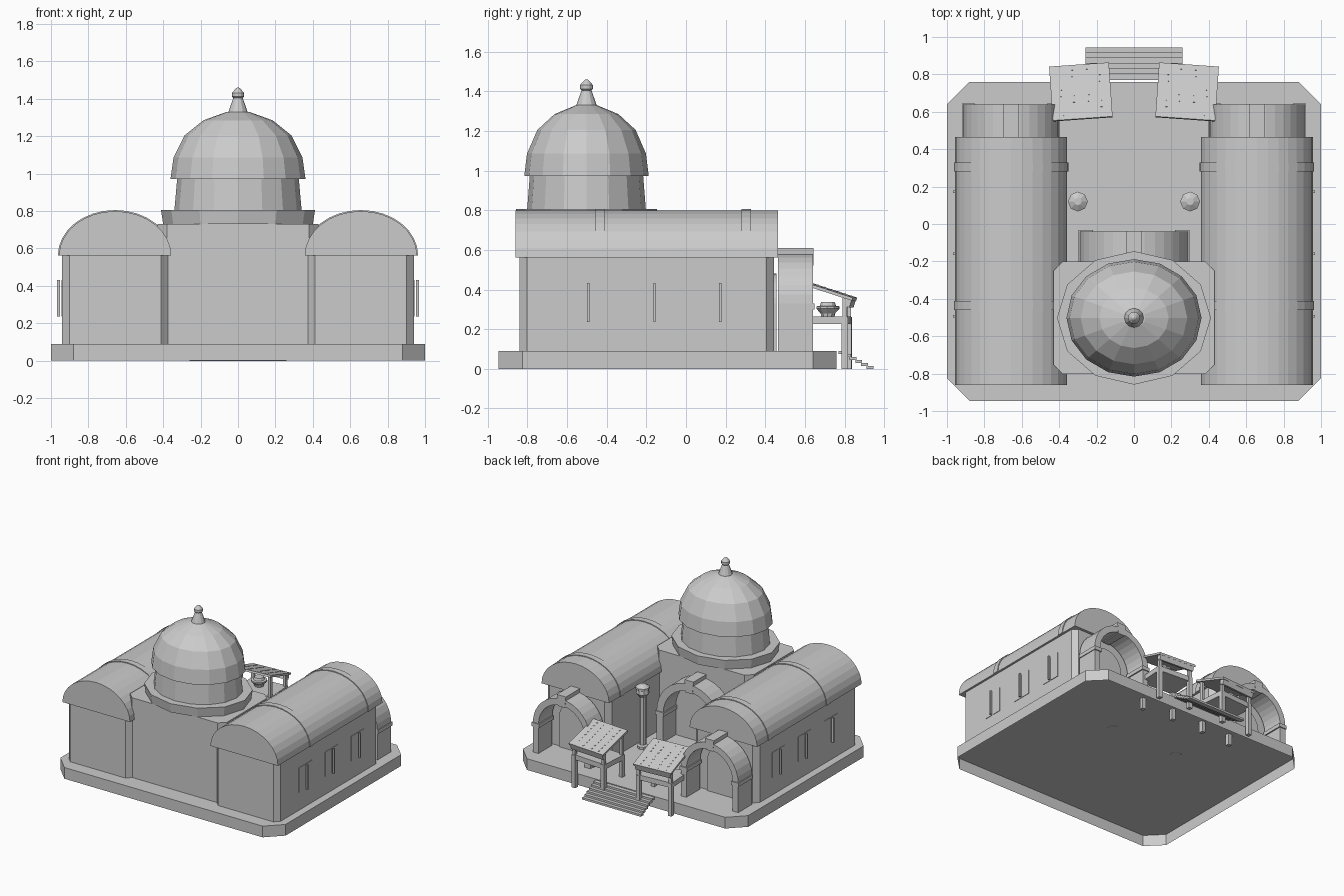
import bpy, bmesh, math
from mathutils import Matrix

old = bpy.data.objects.get("Cube")
if old:
    bpy.data.objects.remove(old, do_unlink=True)

stone = bpy.data.materials.new("stone_grey")
stone.use_nodes = True
GREY = (0.6, 0.6, 0.6, 1)
stone.diffuse_color = GREY
stone.node_tree.nodes["Principled BSDF"].inputs["Base Color"].default_value = GREY


def finish(name, bm, matrix=None):
    bmesh.ops.recalc_face_normals(bm, faces=bm.faces)
    mesh = bpy.data.meshes.new(name)
    bm.to_mesh(mesh)
    bm.free()
    mesh.materials.append(stone)
    obj = bpy.data.objects.new(name, mesh)
    if matrix:
        obj.matrix_world = matrix
    bpy.context.scene.collection.objects.link(obj)
    return obj


def extrude(bm, points, direction):
    face = bm.faces.new([bm.verts.new(p) for p in points])
    new = bmesh.ops.extrude_face_region(bm, geom=[face])["geom"]
    bmesh.ops.translate(bm, vec=direction,
                        verts=[v for v in new if isinstance(v, bmesh.types.BMVert)])


def add_box(bm, x0, x1, y0, y1, z0, z1):
    extrude(bm, [(x0, y0, z0), (x1, y0, z0), (x1, y1, z0), (x0, y1, z0)], (0, 0, z1 - z0))


def box(name, *bounds, matrix=None):
    bm = bmesh.new()
    add_box(bm, *bounds)
    return finish(name, bm, matrix)


def chamfered_block(name, x0, x1, y0, y1, z0, z1, c, open_bottom=False):
    bm = bmesh.new()
    outline = [(x0 + c, y0), (x1 - c, y0), (x1, y0 + c), (x1, y1 - c),
               (x1 - c, y1), (x0 + c, y1), (x0, y1 - c), (x0, y0 + c)]
    extrude(bm, [(x, y, z0) for x, y in outline], (0, 0, z1 - z0))
    obj = finish(name, bm)
    if open_bottom:
        bm = bmesh.new()
        bm.from_mesh(obj.data)
        low = [f for f in bm.faces if all(v.co.z < z0 + 0.001 for v in f.verts)]
        bmesh.ops.delete(bm, geom=low, context='FACES_ONLY')
        bm.to_mesh(obj.data)
        bm.free()
    return obj


def arc(cx, cz, rx, rz, steps=16):
    return [(cx + rx * math.cos(math.pi * i / steps), cz + rz * math.sin(math.pi * i / steps))
            for i in range(steps + 1)]


def along_y(name, profile, y0, y1):
    bm = bmesh.new()
    extrude(bm, [(x, y0, z) for x, z in profile], (0, y1 - y0, 0))
    return finish(name, bm)


def lathe(name, profile, center, sides, squash=1.0, matrix=None):
    """Closed solid of revolution from (radius, height) points."""
    bm = bmesh.new()
    rings = []
    for r, z in profile:
        rings.append([bm.verts.new((center[0] + r * math.cos(math.tau * i / sides),
                                    center[1] + r * squash * math.sin(math.tau * i / sides), z))
                      for i in range(sides)])
    for low, high in zip(rings, rings[1:]):
        for i in range(sides):
            j = (i + 1) % sides
            bm.faces.new((low[i], low[j], high[j], high[i]))
    bm.faces.new(rings[0])
    bm.faces.new(rings[-1])
    return finish(name, bm, matrix)


def archway(name, cx, y0, y1, outer, inner):
    """Open arch with imposts and a keystone."""
    spring, base = 0.325, 0.09
    profile = [(cx + outer, base)] + arc(cx, spring, outer, outer) + [(cx - outer, base)]
    profile += [(cx - inner, base)] + arc(cx, spring, inner, inner)[::-1] + [(cx + inner, base)]
    along_y(name, profile, y0, y1)
    for s in (-1, 1):
        a, b = sorted((cx + s * (inner - 0.01), cx + s * (outer + 0.006)))
        box(name + "_impost", a, b, y0, y1 + 0.008, 0.3, 0.33)
    along_y(name + "_keystone", [(cx - 0.03, spring + inner - 0.01), (cx + 0.03, spring + inner - 0.01),
                                 (cx + 0.04, spring + outer + 0.03), (cx - 0.04, spring + outer + 0.03)],
            y0, y1 + 0.002)


# Hollow plinth and central hall
chamfered_block("plinth", -1, 1, -0.945, 0.76, 0, 0.09, 0.12, open_bottom=True)
chamfered_block("central_hall", -0.43, 0.43, -0.803, -0.20, 0.09, 0.73, 0.05)
archway("hall_arch", 0, -0.215, -0.04, 0.29, 0.23)

# Ring, drum, dome and finial
C = (0, -0.502)
lathe("dome_ring", [(0.4, 0.73), (0.412, 0.805)], C, 12, 0.866)
lathe("drum", [(0.34, 0.805), (0.325, 0.975)], C, 16, 0.88)
lathe("dome", [(0.361, 0.972), (0.345, 1.085), (0.285, 1.205), (0.185, 1.285), (0.06, 1.33)], C, 16, 0.87)
lathe("finial", [(0.055, 1.32), (0.025, 1.405), (0.032, 1.412), (0.032, 1.432), (0.012, 1.455),
                 (0.004, 1.46)], C, 12)

# Open steps made of thin treads
for i in range(6):
    y, z = 0.775 + 0.028 * i, 0.09 - 0.015 * i
    box("step_tread", -0.26, 0.26, y - 0.005, y + 0.03, z - 0.016, z)

for s in (-1, 1):
    # Wing with vaulted roof
    cx = 0.657 * s
    chamfered_block("wing_wall", cx - 0.283, cx + 0.283, -0.84, 0.443, 0.09, 0.57, 0.038)
    along_y("wing_roof", arc(cx, 0.562, 0.3, 0.237), -0.86, 0.465)
    for y in (-0.435, 0.304):
        along_y("roof_band", arc(cx, 0.562, 0.306, 0.243), y - 0.024, y + 0.024)
    archway("wing_arch", cx, 0.465, 0.64, 0.255, 0.205)
    along_y("wing_door", [(cx + 0.15, 0.09)] + arc(cx, 0.33, 0.15, 0.15) + [(cx - 0.15, 0.09)], 0.43, 0.457)

    # Windows: thin panes with a bar in front
    for y in (-0.494, -0.16, 0.171):
        for a, b in ((-0.08, -0.005), (0.005, 0.083)):
            x0, x1 = sorted((s * 0.937, s * 0.944))
            box("window_pane", x0, x1, y + a, y + b, 0.235, 0.432)
        x0, x1 = sorted((s * 0.953, s * 0.968))
        box("window_bar", x0, x1, y - 0.005, y + 0.007, 0.235, 0.432)

    # Courtyard column
    lathe("column", [(0.04, 0.089), (0.04, 0.11), (0.027, 0.12), (0.027, 0.5), (0.036, 0.515), (0.05, 0.53),
                     (0.044, 0.56), (0.053, 0.565), (0.053, 0.58), (0.02, 0.6)], (0.3 * s, 0.12), 8)

    # Market stall, turned slightly about its own centre
    stall = Matrix.Translation((0.284 * s, 0.706, 0)) @ Matrix.Rotation(math.radians(-4 * s), 4, "Z")
    for x in (-0.135, 0.135):
        for y, top in ((-0.105, 0.43), (0.105, 0.36)):
            box("stall_leg", x - 0.016, x + 0.016, y - 0.016, y + 0.016, 0, 0.262, matrix=stall)
            box("stall_post", x - 0.012, x + 0.012, y - 0.012, y + 0.012, 0.26, top, matrix=stall)
    box("stall_table", -0.15, 0.15, -0.115, 0.115, 0.225, 0.265, matrix=stall)
    lathe("stall_bowl", [(0.035, 0.265), (0.038, 0.28), (0.06, 0.303), (0.06, 0.315), (0.042, 0.318),
                         (0.035, 0.337)], (0.03 * s, 0.012), 10, matrix=stall)
    slope = stall @ Matrix.Translation((0, 0, 0.398)) @ Matrix.Rotation(math.radians(-18), 4, "X")
    box("stall_roof", -0.16, 0.16, -0.152, 0.152, -0.008, 0.008, matrix=slope)
    box("stall_roof_beam", -0.15, 0.15, 0.12, 0.15, -0.045, -0.007, matrix=slope)
    nails = bmesh.new()
    for x in (-0.105, -0.04, 0.04, 0.105):
        for k in range(8):
            y = -0.125 + k * 0.036
            add_box(nails, x - 0.005, x + 0.005, y - 0.005, y + 0.005, 0.007, 0.0105)
    finish("stall_roof_nails", nails, slope)
